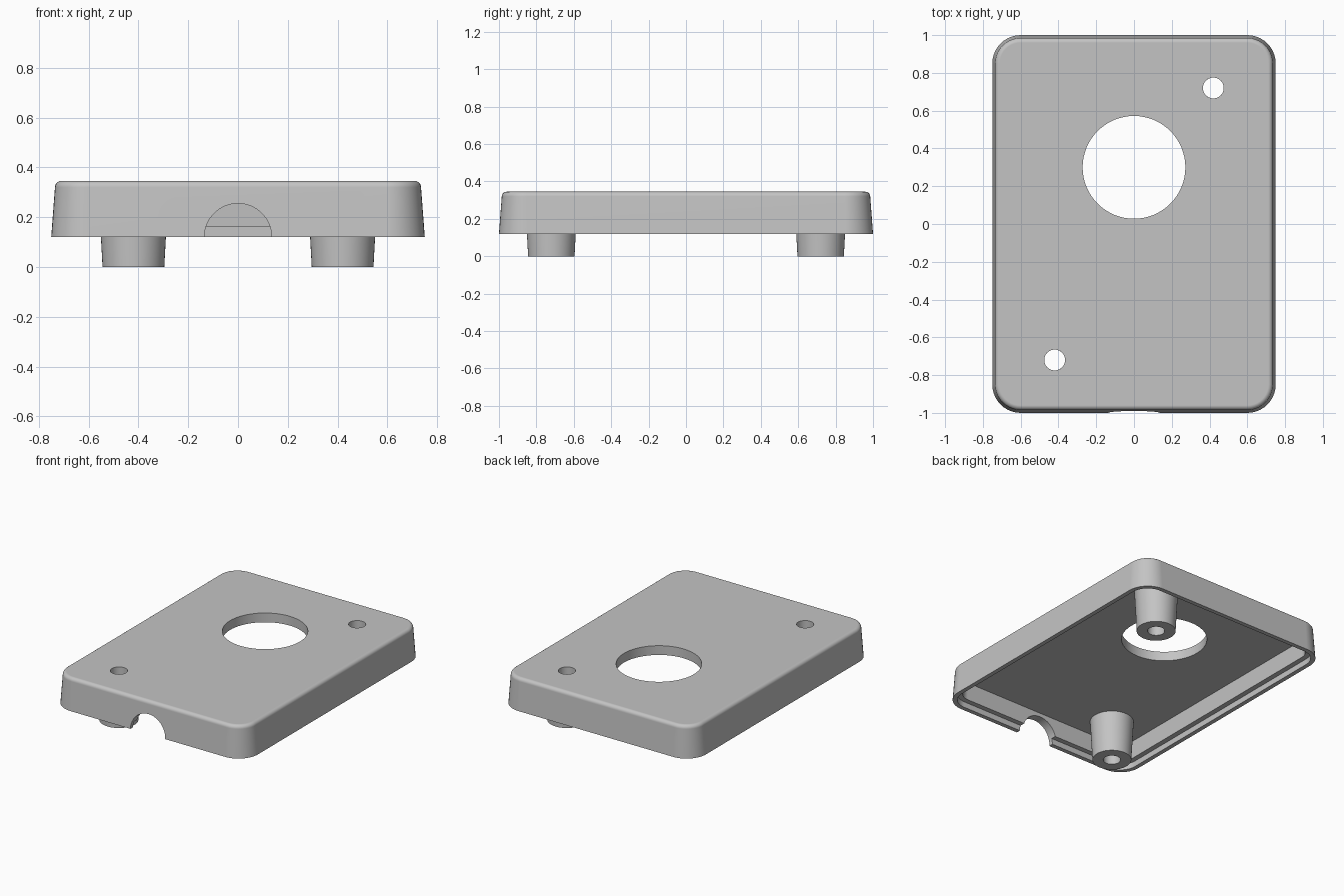
import bpy, bmesh, math
from mathutils import Matrix

cube = bpy.data.objects.get("Cube")
if cube:
    bpy.data.objects.remove(cube, do_unlink=True)

RIM, STEP, CEILING, TOP = 0.12, 0.16, 0.28, 0.345
POSTS = [(0.42, 0.72), (-0.42, -0.72)]
HOLE_R = 0.055

grey = bpy.data.materials.new("plain grey")
grey.use_nodes = True
colour = (0.55, 0.55, 0.55, 1)
grey.diffuse_color = colour
grey.node_tree.nodes["Principled BSDF"].inputs["Base Color"].default_value = colour


def make_object(name, bm):
    bmesh.ops.recalc_face_normals(bm, faces=bm.faces)
    mesh = bpy.data.meshes.new(name)
    bm.to_mesh(mesh)
    bm.free()
    mesh.materials.append(grey)
    obj = bpy.data.objects.new(name, mesh)
    bpy.context.collection.objects.link(obj)
    return obj


def select(obj):
    bpy.ops.object.select_all(action='DESELECT')
    obj.select_set(True)
    bpy.context.view_layer.objects.active = obj


def rounded_outline(inset, steps=10):
    """Rounded rectangle, offset inwards from the widest outline."""
    radius = 0.15 - inset
    points = []
    for quarter, (sx, sy) in enumerate([(1, 1), (-1, 1), (-1, -1), (1, -1)]):
        for i in range(steps + 1):
            a = (quarter + i / steps) * math.pi / 2
            points.append((sx * 0.6 + radius * math.cos(a),
                           sy * 0.85 + radius * math.sin(a)))
    return points


def circle(radius, n=48):
    return [(radius * math.cos(2 * math.pi * i / n),
             radius * math.sin(2 * math.pi * i / n)) for i in range(n)]


def bridge(bm, a, b):
    n = len(a)
    for i in range(n):
        bm.faces.new((a[i], a[(i + 1) % n], b[(i + 1) % n], b[i]))


def stack(outlines, closed_loop=False):
    """Skin a list of (outline, z); cap the ends or join them in a tube."""
    bm = bmesh.new()
    rings = [[bm.verts.new((x, y, z)) for x, y in pts] for pts, z in outlines]
    for a, b in zip(rings, rings[1:]):
        bridge(bm, a, b)
    if closed_loop:
        bridge(bm, rings[-1], rings[0])
    else:
        bm.faces.new(rings[0])
        bm.faces.new(rings[-1])
    return bm


def finish(obj):
    select(obj)
    bpy.ops.object.shade_smooth_by_angle(angle=math.radians(30))
    weighted = obj.modifiers.new("clean shading", 'WEIGHTED_NORMAL')
    weighted.keep_sharp = True


def cut(obj, name, radius, depth, matrix):
    bm = bmesh.new()
    bmesh.ops.create_cone(bm, cap_ends=True, segments=64, radius1=radius,
                          radius2=radius, depth=depth, matrix=matrix)
    cutter = make_object(name, bm)
    cutter.hide_render = True
    mod = obj.modifiers.new(name, 'BOOLEAN')
    mod.operation = 'DIFFERENCE'
    mod.solver = 'EXACT'
    mod.object = cutter
    select(obj)
    bpy.ops.object.modifier_apply(modifier=mod.name)
    bpy.data.objects.remove(cutter, do_unlink=True)


# Shell: ceiling, inner wall, stepped rim, drafted outer wall, rounded top edge
profile = [(0.07, CEILING), (0.065, STEP), (0.03, STEP), (0.03, RIM), (0, RIM)]
fillet, draft = 0.025, 0.015
for i in range(7):
    a = i / 6 * math.pi / 2
    profile.append((draft + fillet * (1 - math.cos(a)),
                    TOP - fillet * (1 - math.sin(a))))
shell = make_object("cover_shell",
                    stack([(rounded_outline(d), z) for d, z in profile]))

# Openings in the shell: large window, screw holes and cable arch
cut(shell, "window_cutter", 0.272, 1, Matrix.Translation((0, 0.3, 0.3)))
for x, y in POSTS:
    cut(shell, "screw_cutter", HOLE_R, 1, Matrix.Translation((x, y, 0.3)))
cut(shell, "arch_cutter", 0.135, 0.3,
    Matrix.Translation((0, -1, RIM)) @ Matrix.Rotation(math.pi / 2, 4, 'X'))
finish(shell)

# Tapered hollow screw posts
for (x, y), side in zip(POSTS, ("back_left", "front_right")):
    tube = [(HOLE_R, 0), (0.124, 0), (0.139, CEILING), (HOLE_R, CEILING)]
    bm = stack([(circle(r), z) for r, z in tube], closed_loop=True)
    post = make_object(side + "_screw_post", bm)
    post.location = (x, y, 0)
    finish(post)
